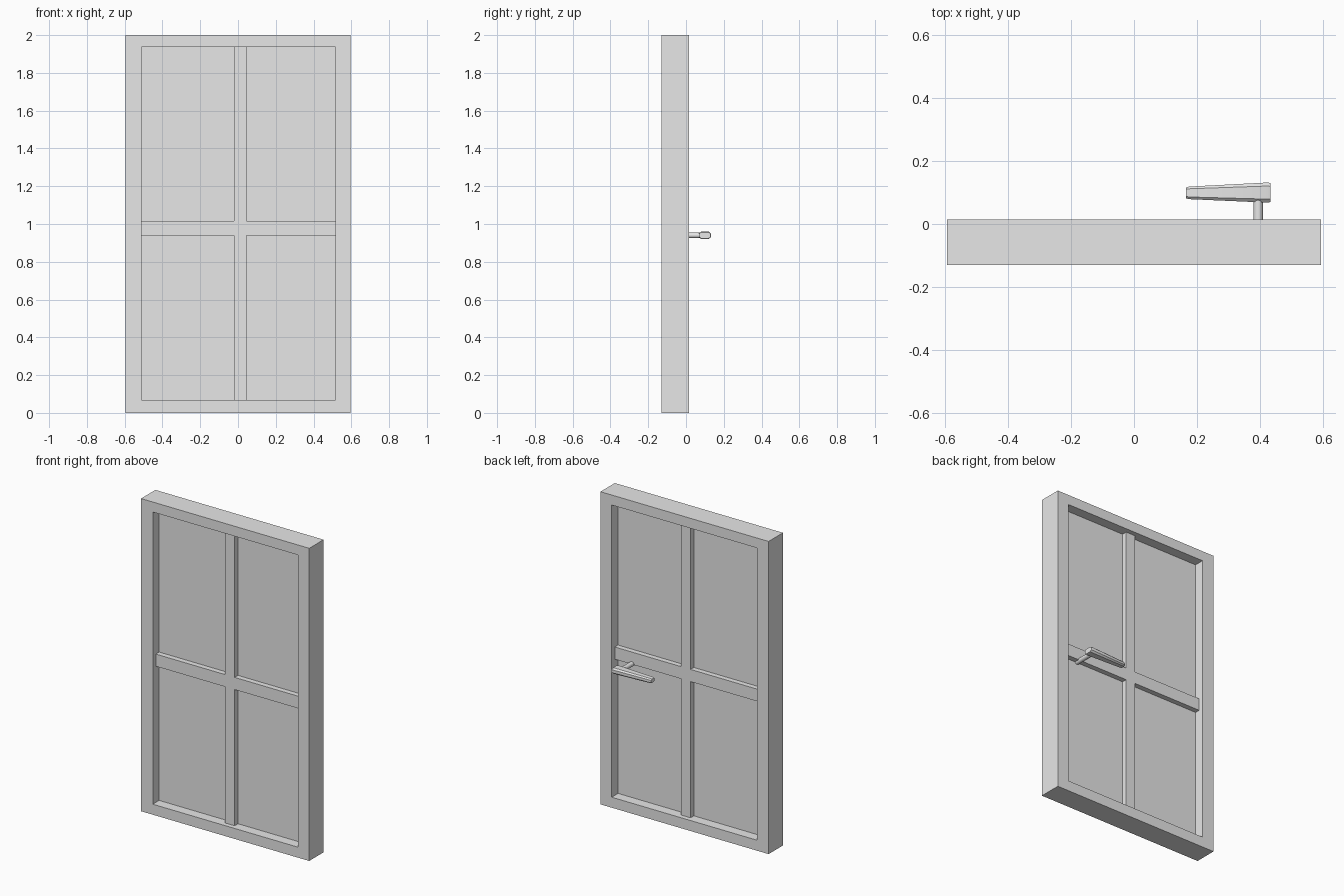
import bpy
import bmesh
from math import pi

if "Cube" in bpy.data.objects:
    bpy.data.objects.remove(bpy.data.objects["Cube"], do_unlink=True)

grey = bpy.data.materials.new("plain_grey")
grey.use_nodes = True
grey.diffuse_color = (0.8, 0.8, 0.8, 1)
grey.node_tree.nodes["Principled BSDF"].inputs["Base Color"].default_value = grey.diffuse_color


def finish(name, bm):
    bmesh.ops.recalc_face_normals(bm, faces=bm.faces)
    mesh = bpy.data.meshes.new(name)
    bm.to_mesh(mesh)
    bm.free()
    mesh.materials.append(grey)
    obj = bpy.data.objects.new(name, mesh)
    bpy.context.collection.objects.link(obj)
    return obj


def loft(name, rings, closed=False):
    """Skin matching rings of points; closed joins last to first, else caps."""
    bm = bmesh.new()
    loops = [[bm.verts.new(p) for p in ring] for ring in rings]
    pairs = list(zip(loops, loops[1:]))
    if closed:
        pairs.append((loops[-1], loops[0]))
    else:
        bm.faces.new(loops[0])
        bm.faces.new(loops[-1])
    n = len(loops[0])
    for a, b in pairs:
        for i in range(n):
            j = (i + 1) % n
            bm.faces.new((a[i], a[j], b[j], b[i]))
    return finish(name, bm)


def outline(points, y):
    return [(x, y, z) for x, z in points]


def rect(x0, x1, z0, z1):
    return [(x0, z0), (x1, z0), (x1, z1), (x0, z1)]


# Surrounding frame
outer = rect(-0.595, 0.595, 0, 2)
inner = rect(-0.512, 0.515, 0.067, 1.936)
front, back = -0.13, 0.015
loft("door_frame", [outline(outer, front), outline(outer, back),
                    outline(inner, back), outline(inner, front)], closed=True)

# Thin recessed panel
panel = rect(-0.53, 0.53, 0.05, 1.95)
loft("door_panel", [outline(panel, y) for y in (-0.066, -0.049)])

# Cross-shaped glazing bars
l, r, b, t = -0.514, 0.517, 0.065, 1.938
vl, vr, hb, ht = -0.021, 0.046, 0.938, 1.016
cross = [(vl, b), (vr, b), (vr, hb), (r, hb), (r, ht), (vr, ht),
         (vr, t), (vl, t), (vl, ht), (l, ht), (l, hb), (vl, hb)]
loft("cross_bars", [outline(cross, y) for y in (-0.1, -0.016)])


# Lever handle on the back
def section(x, y, half_y, half_z, z=0.94):
    """Octagonal slice of the lever."""
    shape = [(1, 0.5), (0.65, 1), (-0.65, 1), (-1, 0.5)]
    shape += [(-u, -v) for u, v in shape]
    return [(x, y + u * half_y, z + v * half_z) for u, v in shape]


lever = loft("handle_lever", [section(0.165, 0.099, 0.017, 0.012),
                              section(0.175, 0.099, 0.020, 0.015),
                              section(0.425, 0.1, 0.032, 0.019),
                              section(0.435, 0.1, 0.030, 0.016)])

bpy.ops.mesh.primitive_cylinder_add(vertices=24, radius=0.015, depth=0.13,
                                    location=(0.395, 0.015, 0.94), rotation=(pi / 2, 0, 0))
stem = bpy.context.object
stem.name = "handle_stem"
stem.data.materials.append(grey)

for obj in (lever, stem):
    bpy.ops.object.select_all(action="DESELECT")
    obj.select_set(True)
    bpy.context.view_layer.objects.active = obj
    bpy.ops.object.shade_smooth_by_angle()
